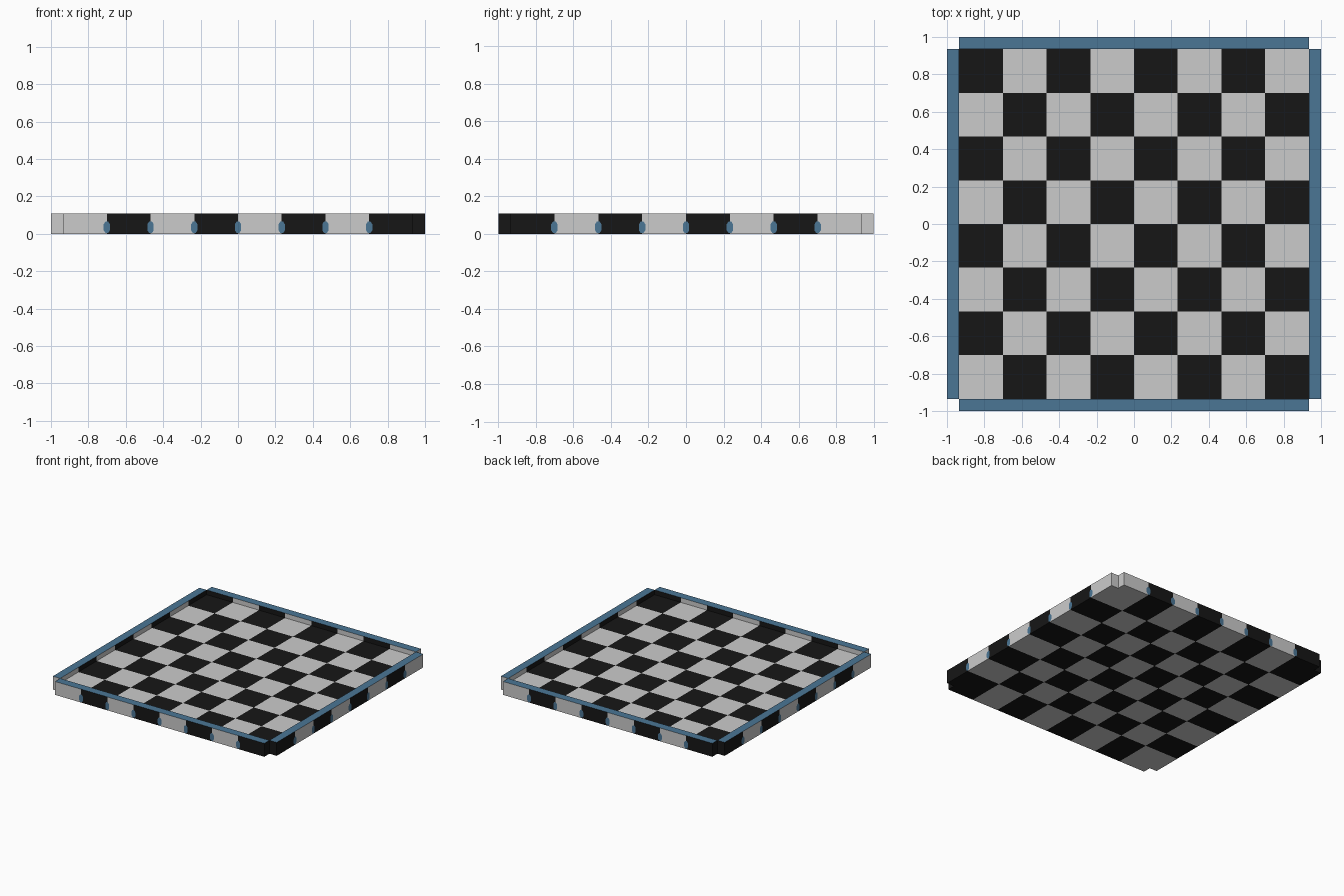
import bpy, bmesh, math
from mathutils import Matrix

if "Cube" in bpy.data.objects:
    bpy.data.objects.remove(bpy.data.objects["Cube"])

N, E, R = 8, 0.935, 1.0          # squares per side, playing field edge, outer edge
S = 2 * E / N                    # square size
FLOOR, TOP = 0.07, 0.108


def material(name, rgb):
    m = bpy.data.materials.new(name)
    m.diffuse_color = (*rgb, 1)
    m.use_nodes = True
    m.node_tree.nodes["Principled BSDF"].inputs["Base Color"].default_value = m.diffuse_color
    return m


DARK = material("dark", (0.008, 0.008, 0.008))
BLUE = material("blue", (0.07, 0.18, 0.30))


def finish(bm, name, mat=None):
    bmesh.ops.remove_doubles(bm, verts=bm.verts, dist=1e-5)
    me = bpy.data.meshes.new(name)
    bm.to_mesh(me)
    bm.free()
    ob = bpy.data.objects.new(name, me)
    bpy.context.collection.objects.link(ob)
    if mat:
        me.materials.append(mat)


def quad(bm, *pts):
    bm.faces.new([bm.verts.new(p) for p in pts])


def edge(i):
    return -E + i * S


# Colour of the edge square met by step i while walking each side anticlockwise
def side_dark(k, i):
    cell = [(i, 0), (N - 1, i), (N - 1 - i, N - 1), (0, N - 1 - i)][k]
    return sum(cell) % 2 == 1


for dark in (False, True):
    label, mat = ("dark", DARK) if dark else ("light", None)

    # Chequered floor and underside
    bm = bmesh.new()
    for i in range(N):
        for j in range(N):
            if ((i + j) % 2 == 1) == dark:
                x0, x1, y0, y1 = edge(i), edge(i + 1), edge(j), edge(j + 1)
                quad(bm, (x0, y0, FLOOR), (x1, y0, FLOOR), (x1, y1, FLOOR), (x0, y1, FLOOR))
                quad(bm, (x0, y0, 0), (x0, y1, 0), (x1, y1, 0), (x1, y0, 0))
    finish(bm, label + "_squares", mat)

    # Rim walls, coloured to match the neighbouring squares
    bm = bmesh.new()
    for k in range(4):
        part = bmesh.new()
        for i in range(N):
            if side_dark(k, i) != dark:
                continue
            a, b = edge(i), edge(i + 1)
            quad(part, (a, -R, 0), (b, -R, 0), (b, -R, TOP), (a, -R, TOP))
            quad(part, (b, -E, FLOOR), (a, -E, FLOOR), (a, -E, TOP), (b, -E, TOP))
            quad(part, (a, -E, 0), (b, -E, 0), (b, -R, 0), (a, -R, 0))
            if i == 0:
                quad(part, (a, -E, 0), (a, -R, 0), (a, -R, TOP), (a, -E, TOP))
            if i == N - 1:
                quad(part, (b, -R, 0), (b, -E, 0), (b, -E, TOP), (b, -R, TOP))
        part.transform(Matrix.Rotation(k * math.pi / 2, 4, 'Z'))
        tmp = bpy.data.meshes.new("tmp")
        part.to_mesh(tmp)
        part.free()
        bm.from_mesh(tmp)
        bpy.data.meshes.remove(tmp)
    finish(bm, label + "_rim_walls", mat)

# Blue rim tops and the small connector plugs on every seam
caps, plugs = bmesh.new(), bmesh.new()
outline = [(0.008, 0.03), (0.017, 0.016), (0.017, -0.016), (0.008, -0.03)]
outline += [(-x, -z) for x, z in outline]
for k in range(4):
    rot = Matrix.Rotation(k * math.pi / 2, 4, 'Z').to_3x3()
    quad(caps, *[rot @ Matrix.Translation((x, y, TOP)).translation
                 for x, y in ((-E, -R), (E, -R), (E, -E), (-E, -E))])
    for i in range(1, N):
        pts = [Matrix.Translation((edge(i) + x, -R - 0.001, FLOOR / 2 + z)).translation
               for x, z in reversed(outline)]
        quad(plugs, *[rot @ p for p in pts])
finish(caps, "rim_top", BLUE)
finish(plugs, "connector_plugs", BLUE)
